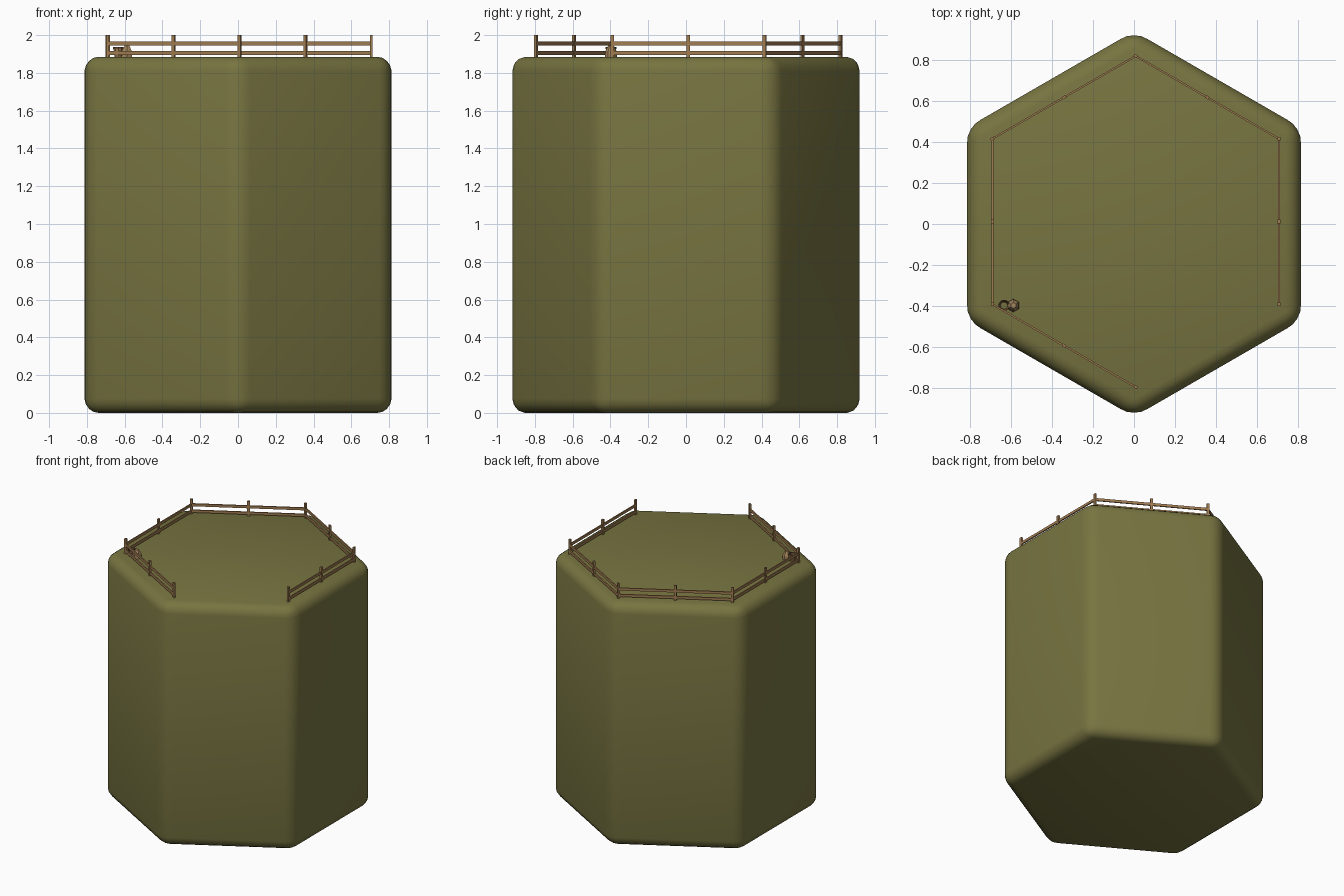
import bpy, bmesh, math
from mathutils import Vector, Matrix

if "Cube" in bpy.data.objects:
    bpy.data.objects.remove(bpy.data.objects["Cube"])


def material(name, rgb):
    m = bpy.data.materials.new(name)
    m.diffuse_color = (*rgb, 1)
    m.use_nodes = True
    m.node_tree.nodes["Principled BSDF"].inputs["Base Color"].default_value = m.diffuse_color
    return m


GREEN = material("moss green", (0.185, 0.175, 0.052))
WOOD = material("light wood", (0.36, 0.205, 0.085))
DARK = material("dark wood", (0.16, 0.09, 0.045))
SACK = material("sack tan", (0.38, 0.24, 0.11))


def finish(name, bm, mat):
    me = bpy.data.meshes.new(name)
    bm.to_mesh(me)
    bm.free()
    ob = bpy.data.objects.new(name, me)
    bpy.context.collection.objects.link(ob)
    me.materials.append(mat)
    return ob


def box(bm, center, size, angle):
    mat = (Matrix.Translation(center) @ Matrix.Rotation(angle, 4, 'Z')
           @ Matrix.Diagonal((*size, 1)))
    bmesh.ops.create_cube(bm, size=1, matrix=mat)


def cone(bm, x, y, z0, z1, r0, r1, n, caps=True):
    bmesh.ops.create_cone(bm, cap_ends=caps, segments=n, radius1=r0, radius2=r1,
                          depth=z1 - z0,
                          matrix=Matrix.Translation((x, y, (z0 + z1) / 2)))


TOP = 1.885

# hexagonal ground block, points along the y axis, all edges rounded
bm = bmesh.new()
R = 0.813 / math.cos(math.pi / 6)
ring = [bm.verts.new((R * math.sin(i * math.pi / 3), R * math.cos(i * math.pi / 3), 0))
        for i in range(6)]
base = bm.faces.new(ring)
ext = bmesh.ops.extrude_face_region(bm, geom=[base])
bmesh.ops.translate(bm, vec=(0, 0, TOP),
                    verts=[g for g in ext['geom'] if isinstance(g, bmesh.types.BMVert)])
bmesh.ops.recalc_face_normals(bm, faces=bm.faces)
bmesh.ops.bevel(bm, geom=bm.edges[:], offset=0.075, segments=4, profile=0.5, affect='EDGES')
block = finish("hex_ground_block", bm, GREEN)
bpy.context.view_layer.objects.active = block
block.select_set(True)
bpy.ops.object.shade_smooth_by_angle(angle=math.radians(35))

# fence on five sides, front right side left open
C = Vector((0.008, 0.012, 0))
FR = 0.806
corner = [C + Vector((FR * math.sin(i * math.pi / 3), FR * math.cos(i * math.pi / 3), 0))
          for i in range(6)]
rails, posts = bmesh.new(), bmesh.new()
for i in (3, 4, 5, 0, 1):
    a, b = corner[i], corner[(i + 1) % 6]
    d = b - a
    ang = math.atan2(d.y, d.x)
    for z in (1.906, 1.955):
        box(rails, (a + b) / 2 + Vector((0, 0, z)), (d.length, 0.009, 0.02), ang)
    spots = [a, (a + b) / 2] + ([b] if i == 1 else [])
    for p in spots:
        box(posts, p + Vector((0, 0, (TOP - 0.005 + 2.0) / 2)), (0.018, 0.014, 2.0 - TOP + 0.005), ang)
finish("fence_rails", rails, WOOD)
finish("fence_posts", posts, WOOD)

# tied sack by the left front corner
bm = bmesh.new()
cone(bm, -0.588, -0.397, TOP, TOP + 0.03, 0.032, 0.03, 6)
cone(bm, -0.588, -0.397, TOP + 0.03, TOP + 0.06, 0.03, 0.014, 6)
finish("sack", bm, SACK)

# open bucket beside it
bm = bmesh.new()
cone(bm, -0.633, -0.397, TOP, TOP + 0.05, 0.022, 0.028, 10, False)
cone(bm, -0.633, -0.397, TOP, TOP + 0.05, 0.017, 0.023, 10, False)
finish("bucket", bm, WOOD)
bm = bmesh.new()
cone(bm, -0.633, -0.397, TOP + 0.042, TOP + 0.052, 0.029, 0.029, 10, False)
cone(bm, -0.633, -0.397, TOP + 0.042, TOP + 0.052, 0.022, 0.022, 10, False)
finish("bucket_band", bm, DARK)
